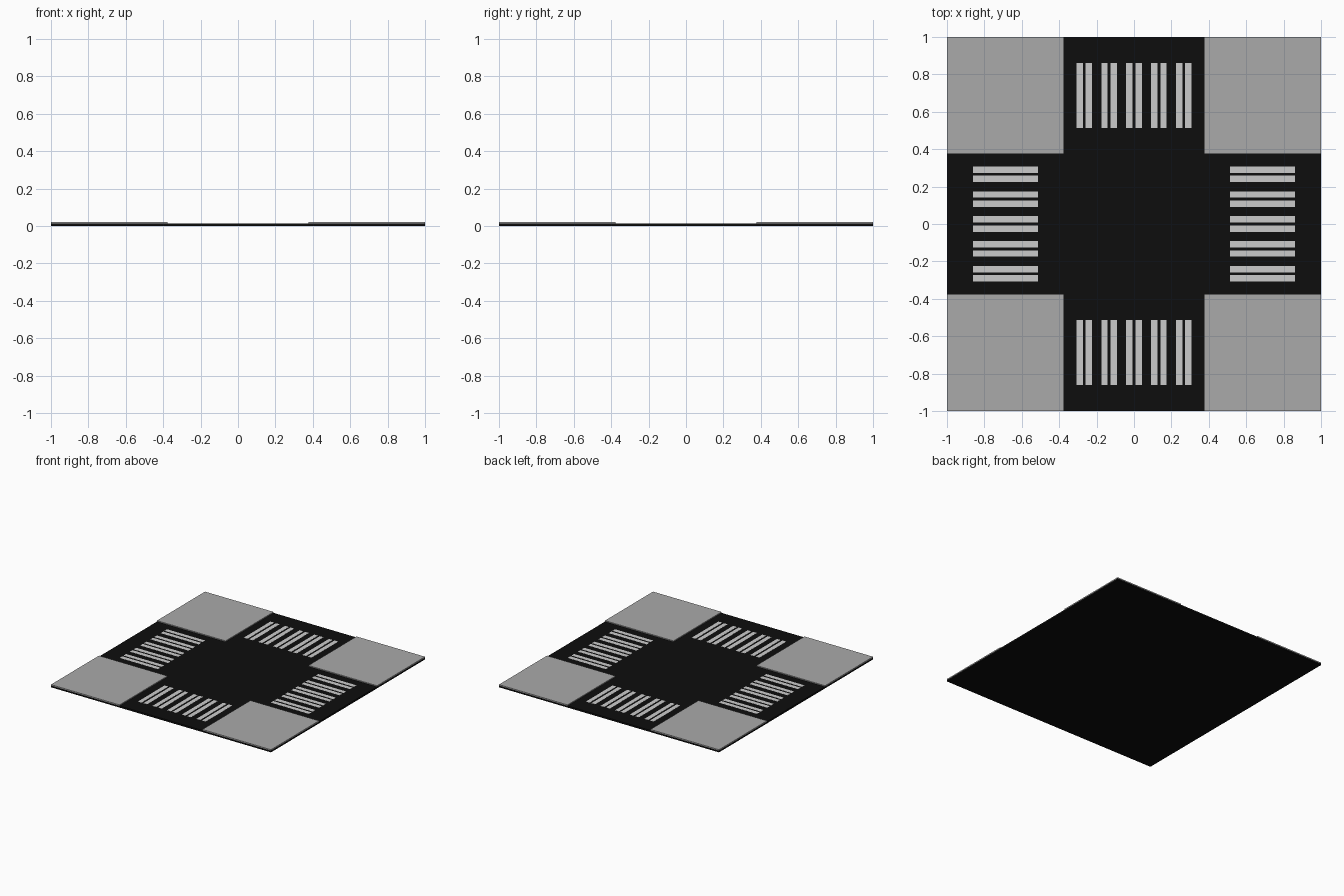
import bpy
import bmesh
from mathutils import Matrix, Vector
from math import pi

if "Cube" in bpy.data.objects:
    bpy.data.objects.remove(bpy.data.objects["Cube"])

ROAD_TOP = 0.014
WALK_TOP = 0.022
ROAD_HALF = 0.377


def material(name, value):
    mat = bpy.data.materials.new(name)
    mat.diffuse_color = (value, value, value, 1)
    mat.use_nodes = True
    mat.node_tree.nodes["Principled BSDF"].inputs["Base Color"].default_value = mat.diffuse_color
    return mat


def build(name, mat, boxes):
    """One object from boxes given as (centre, size, turn about the origin)."""
    bm = bmesh.new()
    for centre, size, turn in boxes:
        m = (Matrix.Rotation(turn, 4, 'Z') @ Matrix.Translation(Vector(centre))
             @ Matrix.Diagonal((*size, 1)))
        bmesh.ops.create_cube(bm, size=1, matrix=m)
    mesh = bpy.data.meshes.new(name)
    bm.to_mesh(mesh)
    bm.free()
    mesh.materials.append(mat)
    obj = bpy.data.objects.new(name, mesh)
    bpy.context.collection.objects.link(obj)
    return obj


asphalt = material("asphalt", 0.004)
concrete = material("concrete", 0.4)
paint = material("paint", 0.8)

# Road slab
build("road", asphalt, [((0, 0, ROAD_TOP / 2), (2, 2, ROAD_TOP), 0)])

# Raised pavement at each corner
side = 1 - ROAD_HALF
mid = (1 + ROAD_HALF) / 2
height = WALK_TOP - ROAD_TOP
for i, name in enumerate(("back_right", "back_left", "front_left", "front_right")):
    build("pavement_" + name, concrete,
          [((mid, mid, ROAD_TOP + height / 2), (side, side, height), i * pi / 2)])

# Crossings: five pairs of thin painted stripes on each arm
for i, name in enumerate(("back", "left", "front", "right")):
    stripes = [((pair * 0.133 + s * 0.025, 0.687, ROAD_TOP), (0.034, 0.347, 0.001), i * pi / 2)
               for pair in range(-2, 3) for s in (-1, 1)]
    build("crossing_" + name, paint, stripes)
